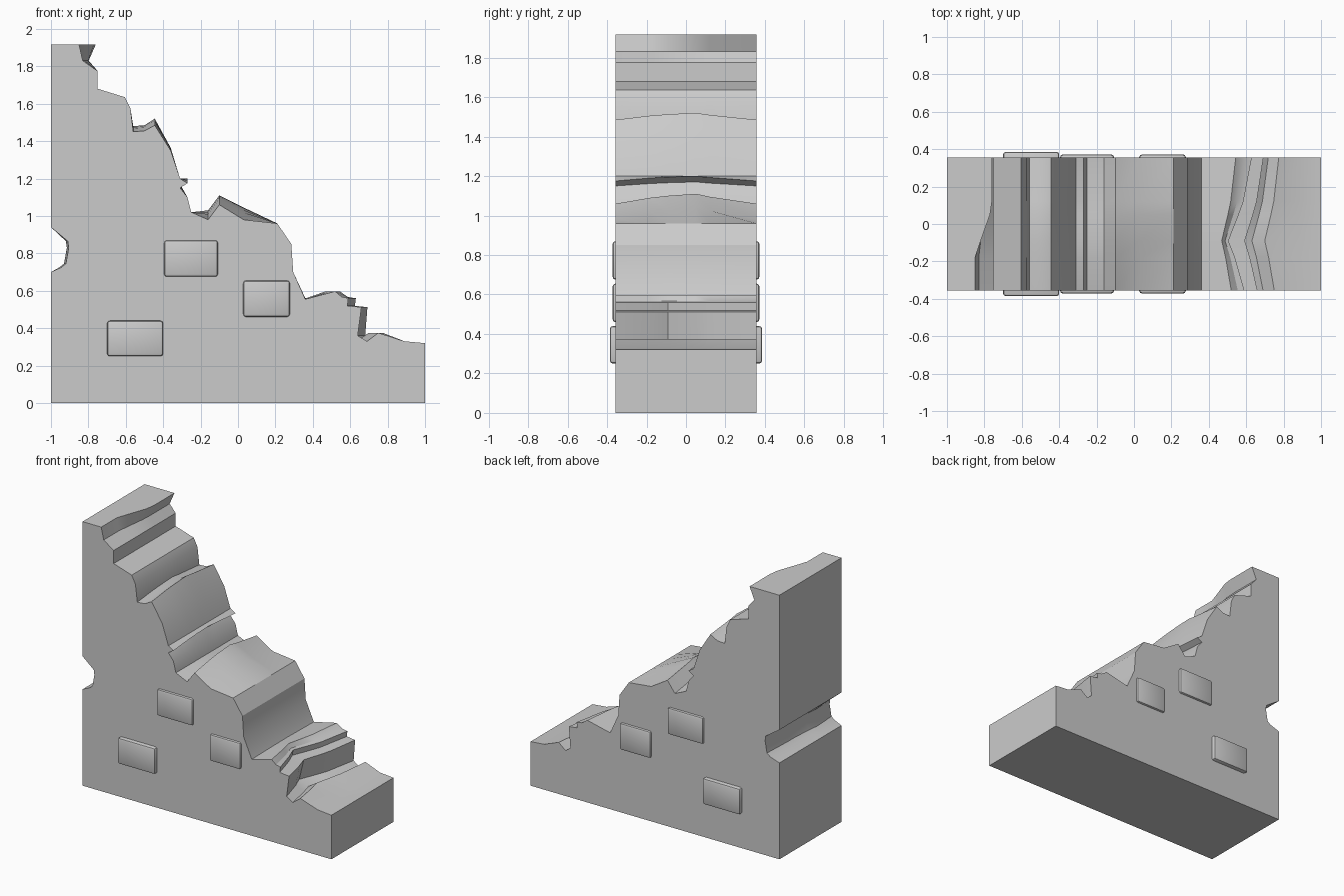
import bpy, bmesh, math

if "Cube" in bpy.data.objects:
    bpy.data.objects.remove(bpy.data.objects["Cube"])

# Broken upper edge as (x, z) on the front face, from the tall end to the low end
EDGE = [(-1, 1.918), (-.85, 1.918), (-.83, 1.83), (-.75, 1.775), (-.75, 1.68),
        (-.605, 1.635), (-.575, 1.575), (-.56, 1.45), (-.50, 1.455), (-.445, 1.485),
        (-.36, 1.35), (-.31, 1.20), (-.27, 1.175), (-.31, 1.15), (-.27, 1.10),
        (-.25, 1.02), (-.16, .98), (-.10, 1.06), (.03, .98), (.21, .96),
        (.285, .85), (.295, .70), (.36, .555), (.52, .597), (.555, .567),
        (.59, .56), (.585, .52), (.66, .512), (.64, .36), (.69, .33),
        (.75, .375), (.89, .33), (1, .32)]
BASE = [(1, 0), (-1, 0)]
# Bite out of the tall end
NOTCH = [(-1, .70), (-.945, .725), (-.92, .745), (-.905, .83), (-.91, .865), (-1, .94)]

# Per section: y, top-edge shift, low-rubble shift, mid-wall lift, notch deepening
SECTIONS = [(-.356, 0, 0, 0, 0), (-.18, 0, -.05, .03, -.01), (-.09, .03, -.085, .04, 0),
            (.05, .08, -.03, .05, .01), (.12, .09, -.005, .035, .01),
            (.356, .09, .04, 0, .02)]
TOP_W = {1: 1, 2: .35}
RUBBLE_W = {23: .6, 24: .8, 25: 1, 26: 1, 27: .8, 28: 1, 29: .7, 30: .6}
LIFT_W = {7: .6, 8: .6, 9: .7, 10: .3, 12: .5, 13: .4, 16: 1, 17: 1, 18: 1.3, 22: .1}


def section_points(y, top, rubble, lift, deep):
    pts = []
    for i, (x, z) in enumerate(EDGE):
        x += top * TOP_W.get(i, 0) + rubble * RUBBLE_W.get(i, 0)
        pts.append((x, y, z + lift * LIFT_W.get(i, 0)))
    pts += [(x, y, z) for x, z in BASE]
    pts += [(x + (deep if x > -1 else 0), y, z) for x, z in NOTCH]
    return pts


def make_object(name, bm, angle):
    bmesh.ops.recalc_face_normals(bm, faces=bm.faces[:])
    mesh = bpy.data.meshes.new(name)
    bm.to_mesh(mesh)
    bm.free()
    ob = bpy.data.objects.new(name, mesh)
    bpy.context.collection.objects.link(ob)
    bpy.ops.object.select_all(action='DESELECT')
    ob.select_set(True)
    bpy.context.view_layer.objects.active = ob
    bpy.ops.object.shade_smooth_by_angle(angle=math.radians(angle))
    return ob


# Ruined wall: loft the broken profile through the wall thickness
bm = bmesh.new()
rings = [[bm.verts.new(p) for p in section_points(*s)] for s in SECTIONS]
n = len(rings[0])
for a, b in zip(rings, rings[1:]):
    for i in range(n):
        j = (i + 1) % n
        bm.faces.new((a[i], a[j], b[j], b[i]))
bm.faces.new(rings[0])
bm.faces.new(rings[-1][::-1])
make_object("broken_wall", bm, 30)

# Raised bricks: rounded blocks running through the wall, showing on both sides
BRICKS = [(-.70, -.40, .25, .44, .386), (-.395, -.107, .675, .87, .372),
          (.028, .277, .46, .655, .372)]
for k, (x0, x1, z0, z1, half) in enumerate(BRICKS):
    bm = bmesh.new()
    bmesh.ops.create_cube(bm, size=1)
    for v in bm.verts:
        v.co = ((x0 + x1) / 2 + v.co.x * (x1 - x0), v.co.y * 2 * half,
                (z0 + z1) / 2 + v.co.z * (z1 - z0))
    bmesh.ops.bevel(bm, geom=bm.edges[:], offset=.015, segments=2, profile=.5,
                    affect='EDGES')
    make_object(f"brick_{k + 1}", bm, 40)
